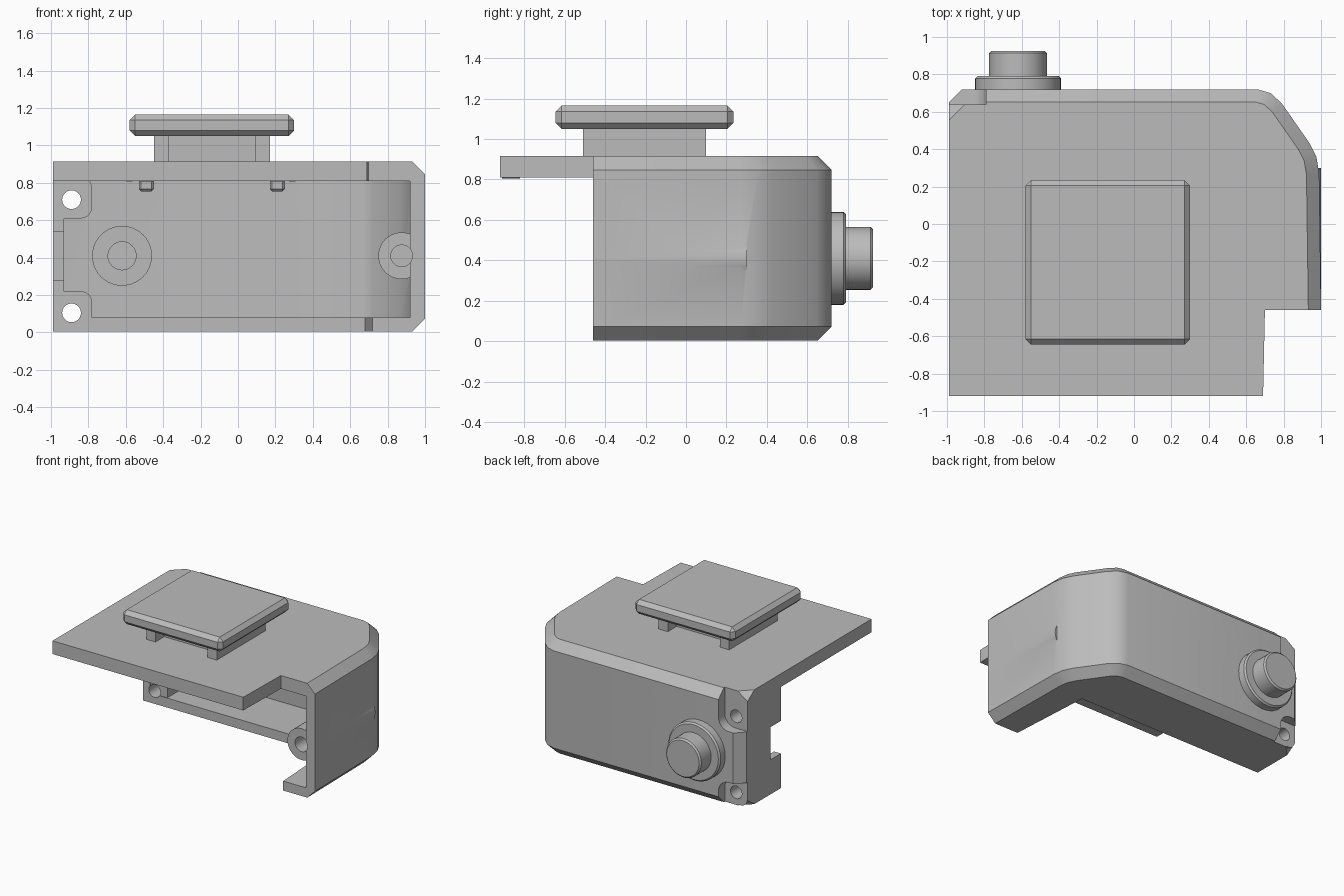
import bpy, bmesh, math
from mathutils import Vector

if "Cube" in bpy.data.objects:
    bpy.data.objects.remove(bpy.data.objects["Cube"])

grey = bpy.data.materials.new("plain grey")
grey.use_nodes = True
colour = (0.5, 0.5, 0.5, 1)
grey.diffuse_color = colour
grey.node_tree.nodes["Principled BSDF"].inputs["Base Color"].default_value = colour


def finish(name, bm):
    bmesh.ops.recalc_face_normals(bm, faces=bm.faces)
    mesh = bpy.data.meshes.new(name)
    bm.to_mesh(mesh)
    bm.free()
    mesh.materials.append(grey)
    ob = bpy.data.objects.new(name, mesh)
    bpy.context.collection.objects.link(ob)
    return ob


def prism(name, points, low, high, axis="Z", chamfer=0, rule=None):
    """Extrude an outline along z (x, y points) or along y (x, z points)."""
    bm = bmesh.new()
    place = (lambda a, b: (a, b, low)) if axis == "Z" else (lambda a, b: (a, low, b))
    step = Vector((0, 0, high - low)) if axis == "Z" else Vector((0, high - low, 0))
    face = bm.faces.new([bm.verts.new(place(a, b)) for a, b in points])
    out = bmesh.ops.extrude_face_region(bm, geom=[face])
    bmesh.ops.translate(bm, vec=step, verts=[v for v in out["geom"] if isinstance(v, bmesh.types.BMVert)])
    bmesh.ops.recalc_face_normals(bm, faces=bm.faces)
    if chamfer:
        edges = [e for e in bm.edges if rule is None or rule(e)]
        bmesh.ops.bevel(bm, geom=edges, offset=chamfer, segments=1, affect="EDGES", profile=0.5)
    return finish(name, bm)


def box(name, x, y, z, chamfer=0):
    pts = [(x[0], y[0]), (x[1], y[0]), (x[1], y[1]), (x[0], y[1])]
    return prism(name, pts, z[0], z[1], chamfer=chamfer)


def rounded(x, z, r, n=6):
    """Rectangle outline with round corners."""
    pts = []
    for k, (cx, cz) in enumerate([(x[1] - r, z[1] - r), (x[0] + r, z[1] - r),
                                  (x[0] + r, z[0] + r), (x[1] - r, z[0] + r)]):
        for i in range(n + 1):
            a = math.pi / 2 * (k + i / n)
            pts.append((cx + r * math.cos(a), cz + r * math.sin(a)))
    return pts


def disc(name, x, z, r, y0, y1, chamfer=0):
    pts = [(x + r * math.cos(i * math.tau / 40), z + r * math.sin(i * math.tau / 40)) for i in range(40)]
    end = lambda e: abs(e.verts[0].co.y - e.verts[1].co.y) < 1e-5 and e.verts[0].co.y > (y0 + y1) / 2
    return prism(name, pts, y0, y1, "Y", chamfer, end)


def combine(target, tool, operation):
    mod = target.modifiers.new(operation, "BOOLEAN")
    mod.operation, mod.object, mod.solver = operation, tool, "EXACT"
    bpy.context.view_layer.objects.active = target
    bpy.ops.object.modifier_apply(modifier=mod.name)
    bpy.data.objects.remove(tool)


def cut(target, tool):
    combine(target, tool, "DIFFERENCE")


def join(target, tool):
    combine(target, tool, "UNION")


# Housing block with chamfered back and side rims
outline = [(-0.99, -0.92), (0.69, -0.92), (0.7, -0.46), (1, -0.46), (0.99, 0.27), (0.975, 0.36),
           (0.94, 0.43), (0.79, 0.645), (0.73, 0.7), (0.66, 0.72), (-0.92, 0.72), (-0.99, 0.65)]


def rim(e):
    a, b = (v.co for v in e.verts)
    return abs(a.z - b.z) < 1e-4 and all(c.x > 0.9 or c.y > 0.6 for c in (a, b))


housing = prism("housing", outline, 0.005, 0.915, chamfer=0.068, rule=rim)

# Hollow interior, then the open area under the overhanging lid
cavity = [(-0.93, -1.1), (0.92, -1.1), (0.92, 0.26), (0.87, 0.4), (0.72, 0.61), (0.66, 0.64), (-0.93, 0.64)]
cut(housing, prism("cavity", cavity, 0.08, 0.81))
cut(housing, prism("front_opening", [(-1.2, -1.2), (0.72, -1.2), (0.72, -0.46), (0.68, 0.22), (-1.2, 0.22)], -0.2, 0.81))
cut(housing, box("side_notch", (-1.2, -0.9), (0, 0.35), (0.28, 0.54)))

# Screw ears at the left end, with rear pockets and through holes
for hole_z, ear, pocket in ((0.105, (0.012, 0.22), (-0.3, 0.21)), (0.71, (0.61, 0.83), (0.615, 1.2))):
    join(housing, prism("ear", rounded((-0.988, -0.78), ear, 0.06), 0.225, 0.66, "Y"))
    cut(housing, prism("pocket", rounded((-1.3, -0.79), pocket, 0.09), 0.64, 1, "Y"))
    cut(housing, disc("screw_hole", -0.89, hole_z, 0.05, 0, 1))

# Blind screw boss on the right wall
join(housing, disc("boss", 0.875, 0.41, 0.125, -0.45, 0.3))
cut(housing, disc("boss_hole", 0.875, 0.41, 0.058, -0.6, 0.1))

# Inner collar behind the button
collar = disc("button_collar", -0.62, 0.41, 0.16, 0.57, 0.66)
cut(collar, disc("collar_bore", -0.62, 0.41, 0.075, 0.5, 0.64))

# Rear button and its flange
flange = disc("button_flange", -0.62, 0.41, 0.23, 0.7, 0.79, 0.012)
button = disc("rear_button", -0.62, 0.41, 0.155, 0.78, 0.925, 0.012)

# Clips and round nubs under the lid
for x in (-0.49, 0.21):
    box("lid_clip", (x - 0.04, x + 0.04), (-0.3, -0.2), (0.755, 0.82), 0.012)
for x in (-0.58, 0.29):
    disc("lid_nub", x, 0.845, 0.04, -0.91, -0.82)

# Raised pad on two rails and a web
box("pad", (-0.58, 0.3), (-0.645, 0.235), (1.05, 1.165), 0.03)
for x in (-0.45, 0.09):
    box("pad_rail", (x, x + 0.08), (-0.51, 0.1), (0.9, 1.06))
box("pad_web", (-0.38, 0.1), (-0.4, -0.01), (0.9, 1.06))

# Smooth shading on the curved parts
for ob in (housing, collar, flange, button):
    bpy.ops.object.select_all(action="DESELECT")
    ob.select_set(True)
    bpy.context.view_layer.objects.active = ob
    bpy.ops.object.shade_smooth_by_angle(angle=math.radians(28))
